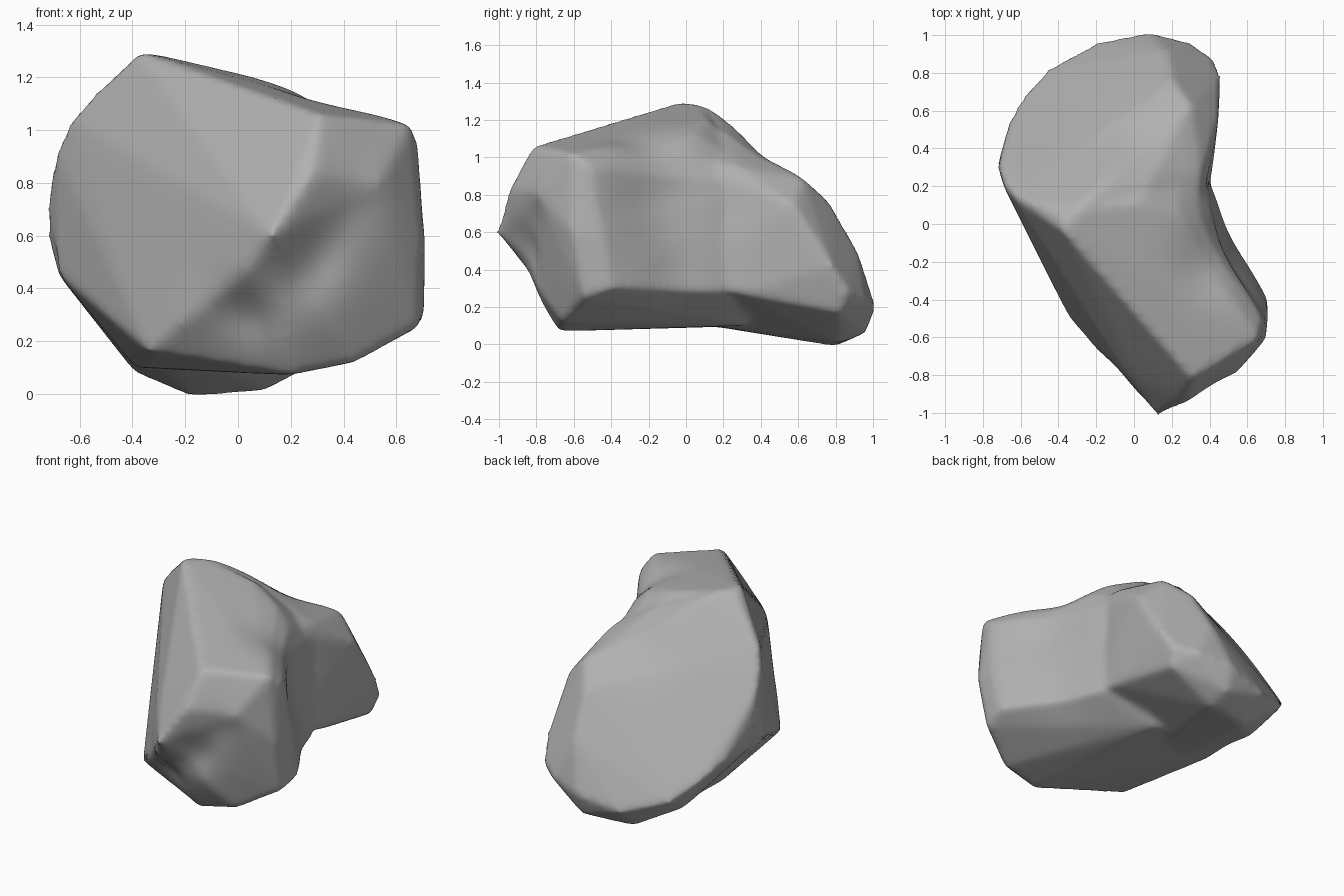
import bpy, bmesh
from mathutils import Vector

cube = bpy.data.objects.get("Cube")
if cube:
    bpy.data.objects.remove(cube, do_unlink=True)

stone = bpy.data.materials.new("stone grey")
stone.use_nodes = True
grey = (0.44, 0.44, 0.44, 1)
stone.diffuse_color = grey
stone.node_tree.nodes["Principled BSDF"].inputs["Base Color"].default_value = grey

# Corner points of the front lump: crest, prow, foot, flanks, then its buried end
front_lump = [
    (-.38, -.03, 1.3), (-.27, .08, 1.28), (.03, .12, 1.21), (.24, .06, 1.13), (.37, .02, 1.04),
    (.31, -.82, 1.06), (.66, -.61, 1.02), (.69, -.51, .95), (.54, -.8, .8),
    (.28, -.95, .83), (.12, -1.04, .6), (.02, -.92, .46), (-.34, -.5, .16),
    (.2, -.68, .07), (.45, -.66, .12), (.69, -.54, .25), (.7, -.61, .6), (.72, -.45, .58),
    (.71, -.4, .3), (.43, .17, .28), (.41, .19, .65), (.1, .1, .11), (-.39, .2, .1),
    (-.68, .18, .45), (-.72, .3, .7), (-.69, .2, .92), (-.63, .13, 1.04),
    (.28, .45, .32), (.28, .45, .85), (.1, .3, .1), (-.38, .4, .1),
]
# Corner points of the sloping back lump, then its buried end
back_lump = [
    (-.37, .02, 1.29), (-.25, .12, 1.27), (.08, .22, 1.14), (-.54, .1, 1.15), (-.64, .16, 1.03),
    (-.69, .22, .92), (-.72, .29, .8), (-.72, .32, .6), (-.68, .3, .45),
    (-.66, .55, .43), (-.58, .69, .33), (-.46, .82, .22), (-.2, .96, .14),
    (.08, 1.015, .2), (.08, .96, .06), (.3, .96, .24), (.43, .87, .28), (.46, .78, .42),
    (.45, .58, .74), (.3, .63, .89), (-.02, .6, .85), (.2, .77, .76), (.17, .92, .5),
    (.36, .28, .95), (.41, .3, .27), (.4, .82, .17), (.1, .82, .01), (-.18, .8, -.01),
    (-.39, .6, .08), (-.1, .1, .11),
    (-.33, -.38, .18), (.38, -.05, .35), (.34, -.05, 1.0),
]

# Wrap each lump in a convex skin
bm = bmesh.new()
for points in (front_lump, back_lump):
    verts = [bm.verts.new(p) for p in points]
    bmesh.ops.convex_hull(bm, input=verts)
bmesh.ops.delete(bm, geom=[v for v in bm.verts if not v.link_faces], context='VERTS')
bmesh.ops.recalc_face_normals(bm, faces=bm.faces)
mesh = bpy.data.meshes.new("boulder")
bm.to_mesh(mesh)
bm.free()
boulder = bpy.data.objects.new("boulder", mesh)
bpy.context.collection.objects.link(boulder)
bpy.context.view_layer.objects.active = boulder
boulder.select_set(True)

# Fuse the lumps and wear down the edges
fuse = boulder.modifiers.new("fuse", 'REMESH')
fuse.mode = 'VOXEL'
fuse.voxel_size = 0.02
wear = boulder.modifiers.new("wear", 'SMOOTH')
wear.factor = 0.5
wear.iterations = 12
for name in ("fuse", "wear"):
    bpy.ops.object.modifier_apply(modifier=name)

# Hollows: centre, push, reach
hollows = [
    ((.03, -.78, .32), (.02, .05, 0), .15),
    ((.23, -.88, .52), (.02, .09, 0), .17),
    ((.42, -.86, .7), (0, .03, 0), .15),
    ((.4, -.2, 1.08), (0, 0, -.04), .18),
    ((.02, .45, 1.0), (0, -.01, -.04), .22),
    ((.52, -.14, .75), (-.07, -.02, 0), .28),
    ((.52, -.05, .38), (-.03, 0, 0), .2),
]
for v in boulder.data.vertices:
    move = Vector()
    for centre, push, reach in hollows:
        d = (v.co - Vector(centre)).length / reach
        move += Vector(push) * 2.718 ** (-d * d)
    v.co += move

boulder.data.materials.clear()
boulder.data.materials.append(stone)
for p in boulder.data.polygons:
    p.material_index = 0
bpy.ops.object.shade_smooth()
